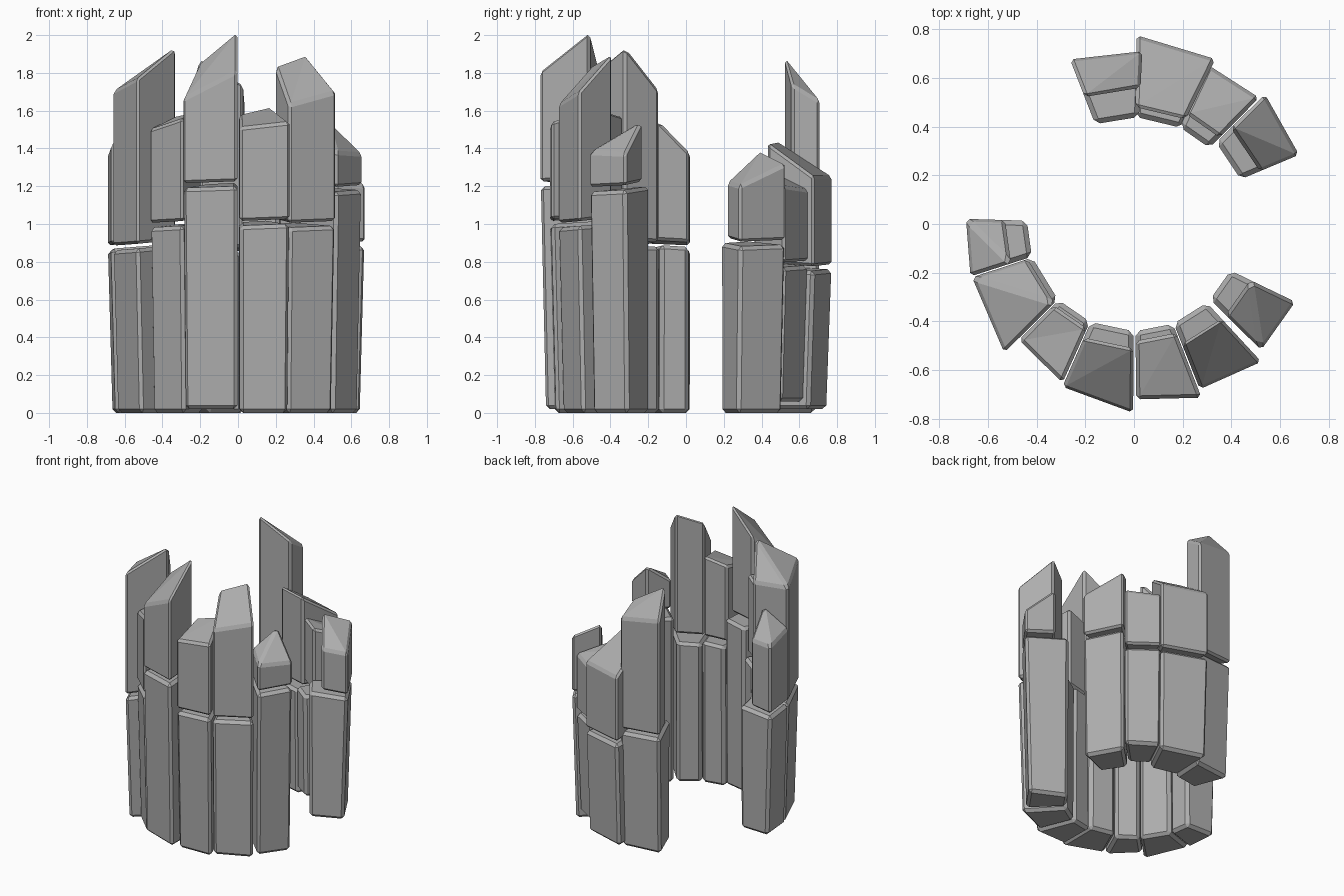
import bpy, bmesh, math

if "Cube" in bpy.data.objects:
    bpy.data.objects.remove(bpy.data.objects["Cube"])

stone = bpy.data.materials.new("grey_stone")
stone.diffuse_color = (0.42, 0.42, 0.42, 1)
stone.use_nodes = True
stone.node_tree.nodes["Principled BSDF"].inputs["Base Color"].default_value = stone.diffuse_color


def polar(a, r, z):
    a = math.radians(a)
    return (r * math.cos(a), r * math.sin(a), z)


def block(name, low, high, diagonal, bevel):
    """Wedge-shaped stone from four low and four high corners."""
    bm = bmesh.new()
    lo = [bm.verts.new(p) for p in low]
    hi = [bm.verts.new(p) for p in high]
    bm.faces.new(lo[::-1])
    for i in range(4):
        j = (i + 1) % 4
        bm.faces.new((lo[i], lo[j], hi[j], hi[i]))
    if diagonal:                       # crease across a slanted top
        bm.faces.new((hi[0], hi[1], hi[3]))
        bm.faces.new((hi[1], hi[2], hi[3]))
    else:
        bm.faces.new(hi)
    bmesh.ops.recalc_face_normals(bm, faces=bm.faces[:])
    edges = [e for e in bm.edges if e.calc_face_angle(0) > 0.6]
    bmesh.ops.bevel(bm, geom=edges, offset=bevel, segments=1,
                    profile=0.5, affect='EDGES', clamp_overlap=True)
    me = bpy.data.meshes.new(name)
    bm.to_mesh(me)
    bm.free()
    me.materials.append(stone)
    ob = bpy.data.objects.new(name, me)
    bpy.context.collection.objects.link(ob)


# start angle, end angle, upper inner radius, outer radius at start / end,
# height of the seam, base height, top heights (in/out at start, out/in at end)
columns = [
    (22.5, 45, .56, .735, .757, .91, 0, 1.22, 1.20, 1.32, 1.39),
    (45, 65, .50, .73, .72, .80, .06, 1.27, 1.20, 1.18, 1.28),
    (63.5, 89.5, .48, .755, .775, .78, .02, 1.43, 1.25, 1.25, 1.44),
    (87, 111.5, .56, .71, .725, .86, 0, 1.74, 1.65, 1.69, 1.88),
    (178, 198, .53, .69, .705, .89, 0, 1.38, 1.37, 1.42, 1.56),
    (198, 225, .46, .70, .75, .89, 0, 1.71, 1.70, 1.77, 1.94),
    (225, 246, .47, .67, .715, 1.01, 0, 1.57, 1.50, 1.56, 1.60),
    (246, 270, .51, .73, .775, 1.22, .02, 1.85, 1.66, 1.81, 2.02),
    (270.5, 291.5, .48, .72, .765, 1.02, 0, 1.58, 1.51, 1.54, 1.62),
    (291.5, 313, .53, .73, .77, 1.01, 0, 1.84, 1.63, 1.70, 1.90),
    (315, 334.5, .53, .735, .735, 1.20, 0, 1.42, 1.38, 1.37, 1.55),
]

for n, (a0, a1, ri, r0, r1, seam, base, *tops) in enumerate(columns, 1):
    ang = (a0 + .25, a0 + .25, a1 - .25, a1 - .25)
    li = .44 if n > 1 else .475
    lower_r = (li, r0, r1, li)
    foot_r = (li + .005, r0 * .965, r1 * .965, li + .005)
    upper_r = (ri, r0, r1, ri)
    # lower column stone, slightly flared and sloping at the seam
    tilt = (0, -.02, -.01, .01)
    block(f"lower_stone_{n}",
          [polar(a, r, base) for a, r in zip(ang, foot_r)],
          [polar(a, r, seam - .01 + t) for a, r, t in zip(ang, lower_r, tilt)],
          False, .02)
    # upper stone with a broken slanted top
    block(f"upper_stone_{n}",
          [polar(a, r, seam + .015 + t) for a, r, t in zip(ang, upper_r, tilt)],
          [polar(a, r, z) for a, r, z in zip(ang, upper_r, tops)],
          True, .015)
